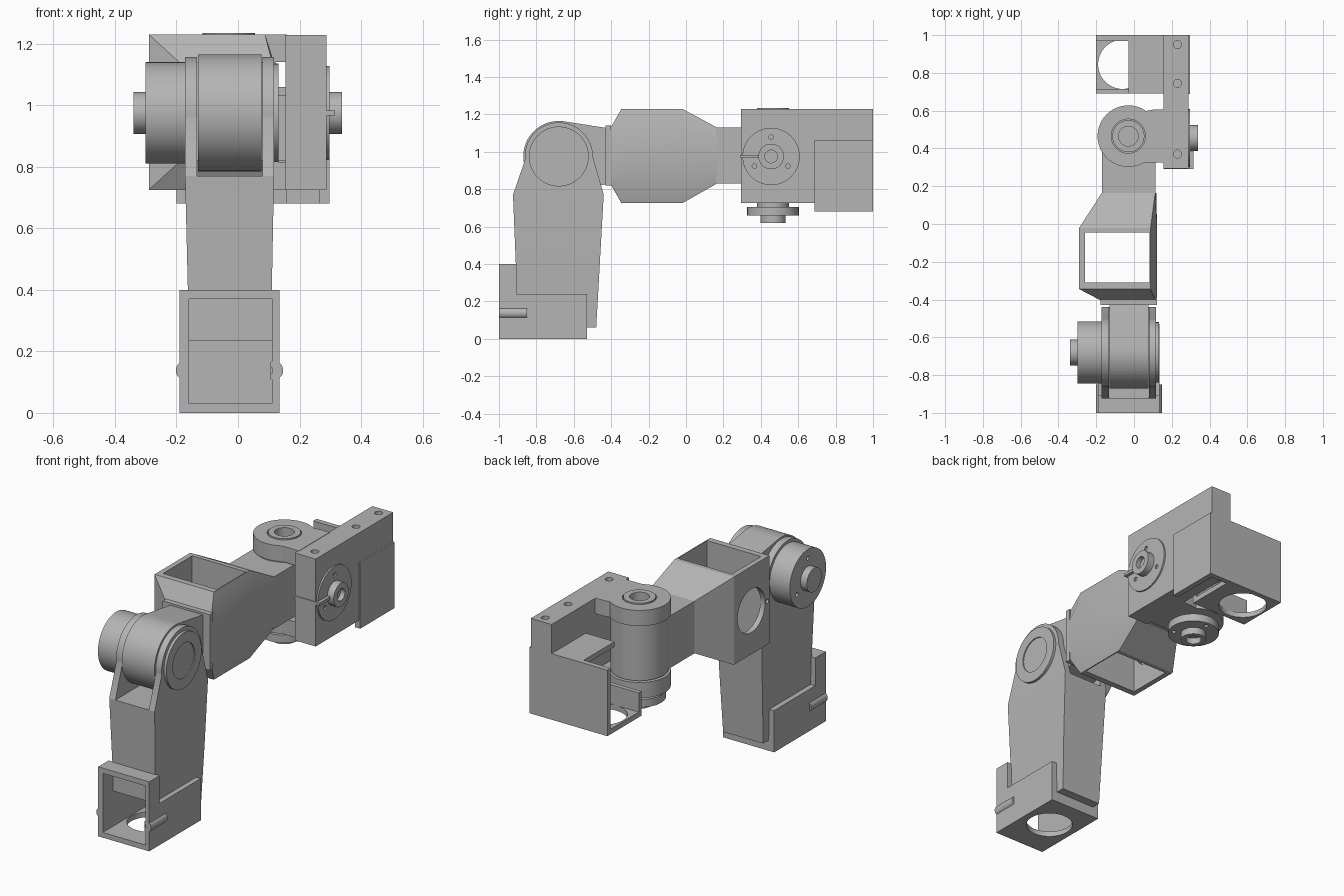
import bpy, bmesh, math
from mathutils import Vector, Matrix

if "Cube" in bpy.data.objects:
    bpy.data.objects.remove(bpy.data.objects["Cube"], do_unlink=True)

grey = bpy.data.materials.new("machined grey")
grey.use_nodes = True
COLOUR = (0.46, 0.46, 0.46, 1)
grey.diffuse_color = COLOUR
grey.node_tree.nodes["Principled BSDF"].inputs["Base Color"].default_value = COLOUR


def loft(name, rings):
    """Skin a list of equal-length point rings and cap both ends."""
    bm = bmesh.new()
    loops = [[bm.verts.new(p) for p in ring] for ring in rings]
    n = len(loops[0])
    for a, b in zip(loops, loops[1:]):
        for i in range(n):
            bm.faces.new((a[i], a[(i + 1) % n], b[(i + 1) % n], b[i]))
    bm.faces.new(loops[0])
    bm.faces.new(loops[-1])
    bmesh.ops.recalc_face_normals(bm, faces=bm.faces)
    mesh = bpy.data.meshes.new(name)
    bm.to_mesh(mesh)
    bm.free()
    mesh.materials.append(grey)
    obj = bpy.data.objects.new(name, mesh)
    bpy.context.collection.objects.link(obj)
    return obj


def place(axis, t, p):
    """Put a 2D profile point on the plane at t along the axis."""
    return {"x": (t, p[0], p[1]), "y": (p[0], t, p[1]), "z": (p[0], p[1], t)}[axis]


def prism(name, axis, a, b, pts):
    return loft(name, [[place(axis, t, p) for p in pts] for t in (a, b)])


def box(name, x, y, z):
    return prism(name, "z", *z, [(x[0], y[0]), (x[1], y[0]), (x[1], y[1]), (x[0], y[1])])


def arc(c, r, start, end, n=48):
    steps = [math.radians(start + (end - start) * i / n) for i in range(n + 1)]
    return [(c[0] + r * math.cos(t), c[1] + r * math.sin(t)) for t in steps]


def disc(name, axis, a, b, c, r):
    return prism(name, axis, a, b, arc(c, r, 0, 360, 64)[:-1])


def cut(obj, *cutters):
    bpy.context.view_layer.objects.active = obj
    for c in cutters:
        c.hide_render = True
        mod = obj.modifiers.new("cut", "BOOLEAN")
        mod.operation, mod.solver, mod.object = "DIFFERENCE", "EXACT", c
        bpy.ops.object.modifier_apply(modifier=mod.name)
        bpy.data.objects.remove(c, do_unlink=True)
    return obj


def screw_holes(obj, axis, a, b, c, ring):
    for angle in (90, 210, 330):
        cut(obj, disc("hole", axis, a, b, arc(c, ring, angle, angle + 1, 1)[0], 0.012))


SHOULDER = (-0.68, 0.975)
ELBOW = (-0.03, 0.465)
WRIST = (0.455, 0.975)


# Foot socket: hollow, open at the front, with a round hole in the floor
def socket_cavity():
    return prism("cavity", "x", -0.16, 0.11,
                 [(-1.1, 0.03), (-0.56, 0.03), (-0.56, 0.235), (-0.91, 0.235),
                  (-0.91, 0.37), (-1.1, 0.37)])


foot = prism("foot_socket", "x", -0.19, 0.135,
             [(-1, 0), (-0.53, 0), (-0.53, 0.24), (-0.905, 0.24), (-0.905, 0.4), (-1, 0.4)])
cut(foot, socket_cavity(), disc("hole", "z", -0.1, 0.1, (-0.03, -0.75), 0.125))
for side, x in (("right", -0.172), ("left", 0.117)):
    pin = disc("foot_pin_" + side, "y", -1, -0.85, (x, 0.138), 0.03)
    cut(pin, disc("hole", "y", -1.1, -0.93, (x, 0.138), 0.012),
        box("trim", (-0.16, 0.105), (-1.1, -0.8), (0, 0.3)))


# Tapered column and the fork that holds the shoulder
def level(z, x, y):
    return [(x[0], y[0], z), (x[1], y[0], z), (x[1], y[1], z), (x[0], y[1], z)]


column = loft("column", [level(0.06, (-0.155, 0.1), (-0.9, -0.48)),
                         level(0.4, (-0.163, 0.11), (-0.91, -0.461)),
                         level(0.77, (-0.172, 0.117), (-0.925, -0.44))])
cut(column, socket_cavity())
for side, a, b in (("right", -0.172, -0.133), ("left", 0.08, 0.117)):
    prism("fork_arm_" + side, "x", a, b,
          [(-0.925, 0.77), (-0.44, 0.77)] + arc(SHOULDER, 0.182, 0, 186))

# Shoulder motor drum, shaft and end cap
drum = disc("shoulder_drum", "x", -0.3, -0.172, SHOULDER, 0.165)
screw_holes(drum, "x", -0.31, -0.27, SHOULDER, 0.115)
disc("shoulder_shaft", "x", -0.34, -0.3, SHOULDER, 0.068)
cap = disc("shoulder_cap", "x", 0.117, 0.132, SHOULDER, 0.16)
cut(cap, disc("recess", "x", 0.126, 0.2, SHOULDER, 0.1))

# Barrel running into the upper arm
prism("shoulder_barrel", "x", -0.13, 0.077,
      [(-0.41, 0.83), (-0.41, 1.125)] + arc(SHOULDER, 0.19, 80, 280))
box("barrel_flange", (-0.178, 0.122), (-0.43, -0.4), (0.82, 1.14))


# Upper arm housing, flared in the middle and bevelled on its left side
def section(y, left, shoulder, right, low, high):
    d = 0.105 * (high - low) / 0.5
    return [(left, y, low), (shoulder, y, low), (right, y, low + d),
            (right, y, high - d), (shoulder, y, high), (left, y, high)]


housing = loft("arm_housing", [section(-0.405, -0.175, 0.115, 0.12, 0.83, 1.125),
                               section(-0.345, -0.29, 0.088, 0.122, 0.725, 1.23),
                               section(-0.02, -0.29, 0.088, 0.122, 0.725, 1.23),
                               section(0.165, -0.17, 0.112, 0.118, 0.83, 1.13)])
cut(housing, box("opening", (-0.26, 0.082), (-0.31, -0.045), (0.5, 1.5)),
    disc("hole", "x", -0.4, -0.2, (-0.18, 0.975), 0.125),
    disc("hole", "x", -0.4, -0.2, (-0.325, 0.975), 0.012))

# Forearm block ending in the vertical elbow cylinder
elbow = box("elbow_link", (-0.17, 0.115), (0.16, ELBOW[1] - 0.03), (0.83, 1.13))
cylinder = disc("elbow_cylinder", "z", 0.82, 1.135, ELBOW, 0.152)
bore = disc("elbow_bore", "z", 1.1, 1.235, ELBOW, 0.085)
cut(bore, disc("hole", "z", 1.12, 1.4, ELBOW, 0.052))

# Bracket caps above and below the elbow, joined to the side rail
for name, low, high in (("upper", 1.14, 1.23), ("lower", 0.725, 0.815)):
    plate = prism(name + "_elbow_cap", "z", low, high,
                  [(0.16, 0.325), (0.16, 0.605), (0.1, 0.605)] + arc(ELBOW, 0.163, 55, 300))
    if name == "upper":
        cut(plate, disc("hole", "z", 1.0, 1.4, ELBOW, 0.09))
disc("lower_collar", "z", 0.7, 0.73, ELBOW, 0.085)
flange = disc("lower_flange", "z", 0.66, 0.705, ELBOW, 0.138)
screw_holes(flange, "z", 0.6, 0.68, ELBOW, 0.108)
boss = disc("lower_boss", "z", 0.62, 0.665, ELBOW, 0.068)
cut(boss, disc("hole", "z", 0.5, 0.655, ELBOW, 0.042))

# Side rail with screw holes
rail = box("side_rail", (0.155, 0.288), (0.295, 1), (0.725, 1.228))
for y in (0.95, 0.745, 0.37):
    cut(rail, disc("hole", "z", 1.15, 1.4, (0.23, y), 0.021))
box("clamp_blade", (0.155, 0.315), (0.291, 0.39), (0.967, 0.983))

# Wrist disc and shaft on the left of the rail
disc_plate = disc("wrist_disc", "x", 0.28, 0.297, WRIST, 0.153)
screw_holes(disc_plate, "x", 0.285, 0.4, WRIST, 0.103)
shaft = disc("wrist_shaft", "x", 0.29, 0.338, WRIST, 0.068)
cut(shaft, disc("hole", "x", 0.31, 0.4, WRIST, 0.034))

# Rear tray: back wall, floor with a round hole, roof and side cheek
box("tray_back", (-0.2, 0.297), (0.97, 1), (0.68, 1.06))
floor = box("tray_floor", (-0.2, 0.16), (0.69, 0.98), (0.68, 0.71))
cut(floor, disc("hole", "z", 0.6, 0.8, (-0.06, 0.845), 0.13))
box("tray_roof", (-0.028, 0.16), (0.69, 0.98), (1.03, 1.06))
box("tray_cheek", (0.265, 0.297), (0.687, 1), (0.68, 1.06))
box("tray_front", (-0.2, 0.16), (0.69, 0.715), (0.69, 0.82))

# Smooth the round surfaces and keep the edges sharp
bpy.ops.object.select_all(action="DESELECT")
for obj in bpy.context.scene.objects:
    if obj.type == "MESH":
        obj.select_set(True)
        bpy.context.view_layer.objects.active = obj
bpy.ops.object.shade_smooth_by_angle(angle=math.radians(25))
